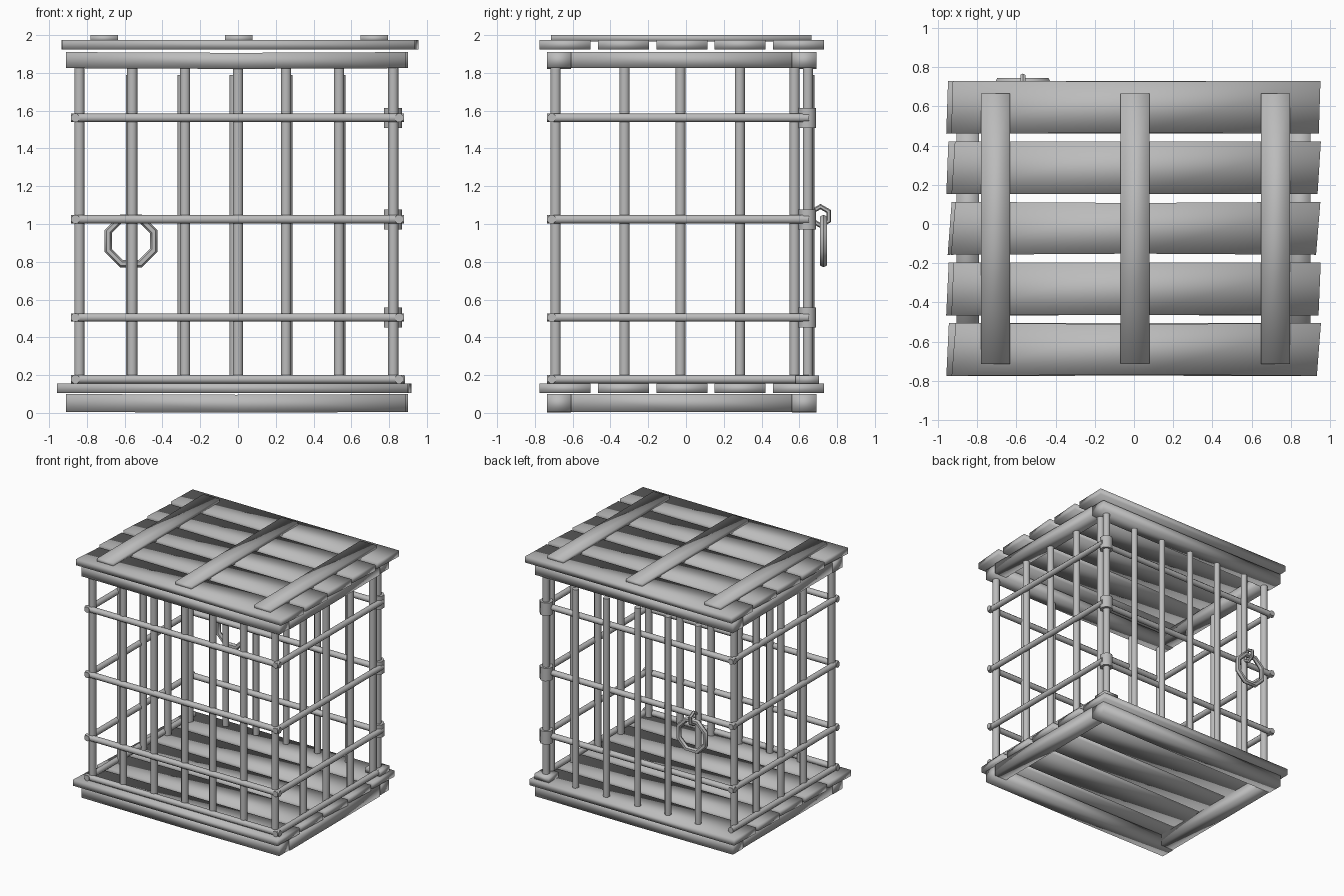
import bpy, bmesh, math, random
from mathutils import Vector, Matrix

random.seed(4)
cube = bpy.data.objects.get("Cube")
if cube:
    bpy.data.objects.remove(cube, do_unlink=True)

# Single worn grey
grey = bpy.data.materials.new("worn_grey")
grey.use_nodes = True
tone = (0.5, 0.5, 0.5, 1)
grey.diffuse_color = tone
grey.node_tree.nodes["Principled BSDF"].inputs["Base Color"].default_value = tone


def finish(bm, name, angle=None):
    bmesh.ops.recalc_face_normals(bm, faces=bm.faces)
    me = bpy.data.meshes.new(name)
    bm.to_mesh(me)
    bm.free()
    me.materials.append(grey)
    ob = bpy.data.objects.new(name, me)
    bpy.context.collection.objects.link(ob)
    if angle is None:
        me.shade_smooth()
    else:
        bpy.ops.object.select_all(action='DESELECT')
        ob.select_set(True)
        bpy.context.view_layer.objects.active = ob
        bpy.ops.object.shade_smooth_by_angle(angle=math.radians(angle))
    return ob


def plank(name, lo, hi, axis=0, sag=0.0, waist=0.0, slant=0.0):
    """Board between two corners, with a middle loop that sags and narrows."""
    lo, hi = Vector(lo), Vector(hi)
    mid, size = (lo + hi) / 2, hi - lo
    bm = bmesh.new()
    bmesh.ops.create_cube(bm, size=1)
    normal = Vector((0, 0, 0))
    normal[axis] = 1
    bmesh.ops.bisect_plane(bm, geom=bm.verts[:] + bm.edges[:] + bm.faces[:],
                           plane_co=(0, 0, 0), plane_no=normal)
    side = 1 - axis
    for v in bm.verts:
        unit = v.co.copy()
        v.co = Vector([mid[i] + unit[i] * size[i] for i in range(3)])
        if abs(unit[axis]) < 0.1:
            v.co.z -= sag
            v.co[side] -= math.copysign(waist, unit[side])
        elif unit[side] * unit[axis] < 0:
            v.co[axis] -= math.copysign(slant, unit[axis])
    return finish(bm, name)


def rod(name, a, b, radius, sides=8):
    a, b = Vector(a), Vector(b)
    d = b - a
    bm = bmesh.new()
    turn = d.to_track_quat('Z', 'Y').to_matrix().to_4x4()
    bmesh.ops.create_cone(bm, cap_ends=True, segments=sides, radius1=radius,
                          radius2=radius, depth=d.length,
                          matrix=Matrix.Translation((a + b) / 2) @ turn
                          @ Matrix.Rotation(math.pi / sides, 4, 'Z'))
    return finish(bm, name, 60)


def ring(name, centre, radius, tube, turn, sides=8, tube_sides=6):
    bm = bmesh.new()
    loops = []
    for i in range(sides):
        a = math.tau * (i + 0.5) / sides
        out = Vector((math.cos(a), 0, math.sin(a)))
        loop = []
        for j in range(tube_sides):
            t = math.tau * j / tube_sides
            p = out * (radius + tube * math.cos(t)) + Vector((0, tube * math.sin(t), 0))
            loop.append(bm.verts.new(turn @ p + Vector(centre)))
        loops.append(loop)
    for i in range(sides):
        p, q = loops[i], loops[(i + 1) % sides]
        for j in range(tube_sides):
            k = (j + 1) % tube_sides
            bm.faces.new((p[j], p[k], q[k], q[j]))
    return finish(bm, name, 50)


# Base and roof: beam frame plus five slats each
for label, z0, z1, slat_z, x0, x1 in (("base", 0.005, 0.1, 0.105, -0.955, 0.915),
                                      ("roof", 1.825, 1.91, 1.925, -0.935, 0.95)):
    for end, y0, y1 in (("front", -0.735, -0.61), ("back", 0.56, 0.69)):
        plank(f"{label}_{end}_beam", (-0.91, y0, z0), (0.89, y1, z1), sag=0.004)
    for end, xa, xb in (("right", -0.905, -0.79), ("left", 0.79, 0.9)):
        plank(f"{label}_{end}_beam", (xa, -0.61, z0), (xb, 0.56, z1), axis=1)
    for i in range(5):
        y = -0.775 + i * 0.309
        j = random.uniform(-0.005, 0.005)
        plank(f"{label}_slat_{i + 1}", (x0 + j, y, slat_z), (x1 + j, y + 0.27, slat_z + 0.05),
              waist=random.uniform(0, 0.008), slant=random.uniform(0.005, 0.025))

# Roof battens
for i, x in enumerate((-0.707, 0.005, 0.722)):
    plank(f"roof_batten_{i + 1}", (x - 0.073, -0.715, 1.965), (x + 0.073, 0.665, 2.0), axis=1)

# Upright bars on the front and both sides
FLOOR, CEILING, R = 0.15, 1.84, 0.029
for i, x in enumerate((-0.84, -0.56, -0.28, 0.0, 0.255, 0.535, 0.822)):
    rod(f"front_bar_{i + 1}", (x, -0.69, FLOOR), (x, -0.69, CEILING), R)
for label, x in (("right", -0.84), ("left", 0.822)):
    for i, y in enumerate((-0.325, -0.03, 0.285, 0.575)):
        rod(f"{label}_bar_{i + 1}", (x, y, FLOOR), (x, y, CEILING), R)

# Horizontal rails, with the door rails across the back
RAIL = 0.024
for i, z in enumerate((0.178, 0.505, 1.025, 1.562)):
    rod(f"front_rail_{i + 1}", (-0.885, -0.711, z), (0.88, -0.711, z), RAIL)
    for label, x in (("right", -0.861), ("left", 0.853)):
        rod(f"{label}_rail_{i + 1}", (x, -0.735, z), (x, 0.65, z), RAIL)
    if i:
        rod(f"door_rail_{i}", (-0.885, 0.625, z), (0.82, 0.625, z), RAIL)
        rod(f"hinge_sleeve_{i}", (0.82, 0.642, z - 0.053), (0.82, 0.642, z + 0.053), 0.051)

# Door bars, hinge post and its foot
for i, x in enumerate((-0.57, -0.295, -0.02, 0.265, 0.545)):
    rod(f"door_bar_{i + 1}", (x, 0.655, 0.16), (x, 0.655, 1.79), 0.026)
rod("hinge_post", (0.82, 0.645, FLOOR), (0.82, 0.645, CEILING), R)
plank("hinge_foot", (0.755, 0.58, 0.155), (0.885, 0.705, 0.198))

# Door pull ring hanging from an eyelet
ring("pull_eyelet", (-0.567, 0.712, 1.042), 0.05, 0.014, Matrix.Rotation(math.pi / 2, 3, 'Z'), 6)
ring("pull_ring", (-0.567, 0.728, 0.91), 0.13, 0.021, Matrix.Identity(3))
